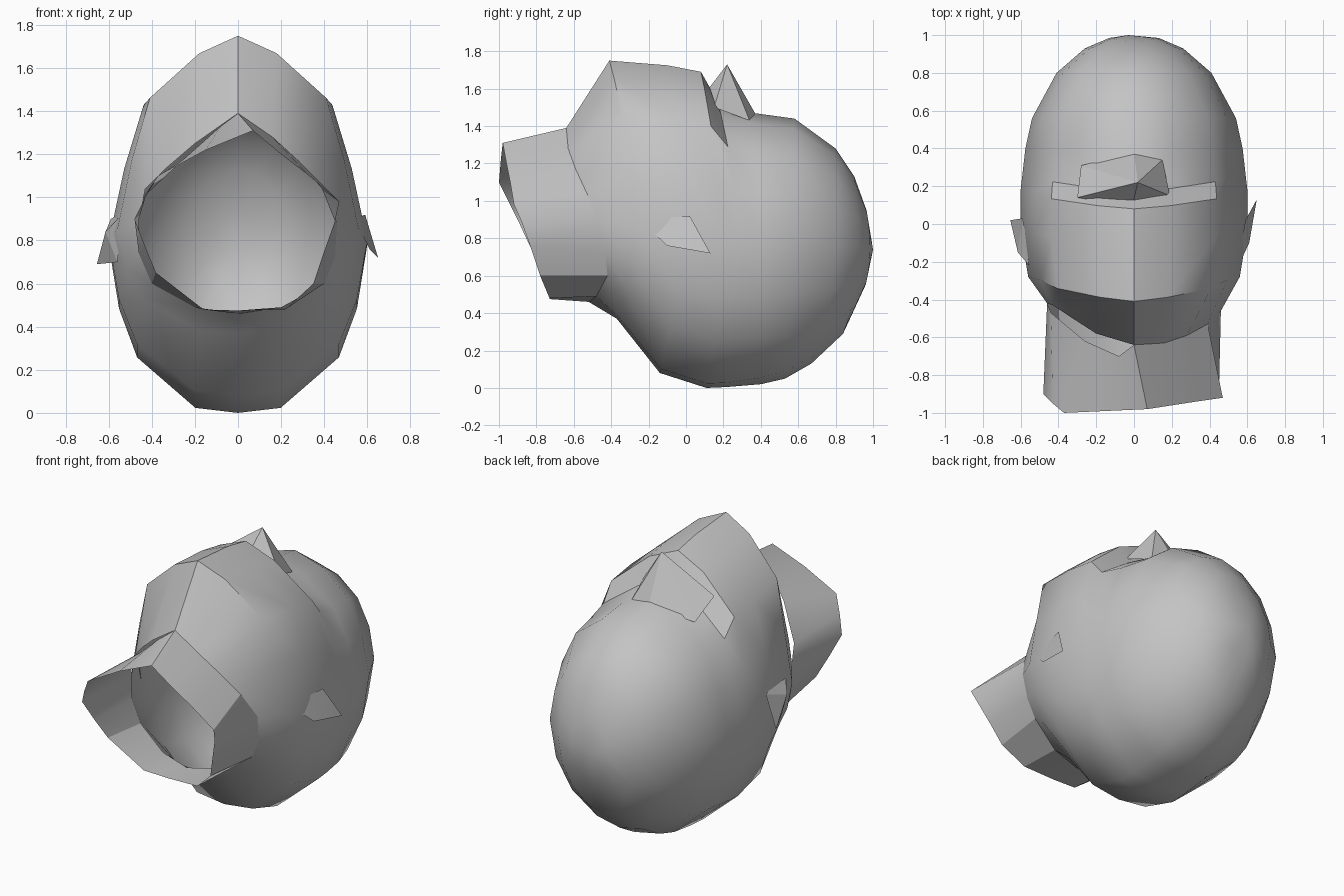
import bpy, bmesh, math

if "Cube" in bpy.data.objects:
    bpy.data.objects.remove(bpy.data.objects["Cube"])

SIDES = 16
# Right half of the boxy egg section, top to bottom, in unit size
EGG = [(0, 1), (.32, .91), (.73, .68), (.88, .36), (1, 0),
       (.92, -.38), (.78, -.67), (.33, -.97), (0, -1)]

grey = bpy.data.materials.new("stone_grey")
grey.diffuse_color = (0.55, 0.55, 0.55, 1)
grey.use_nodes = True
grey.node_tree.nodes["Principled BSDF"].inputs["Base Color"].default_value = grey.diffuse_color


def finish(name, bm, angle):
    bmesh.ops.recalc_face_normals(bm, faces=bm.faces)
    mesh = bpy.data.meshes.new(name)
    bm.to_mesh(mesh)
    bm.free()
    mesh.materials.append(grey)
    obj = bpy.data.objects.new(name, mesh)
    bpy.context.collection.objects.link(obj)
    bpy.ops.object.select_all(action='DESELECT')
    obj.select_set(True)
    bpy.context.view_layer.objects.active = obj
    bpy.ops.object.shade_smooth_by_angle(angle=math.radians(angle))
    return obj


def loft(name, rings, pole=None, angle=35):
    """Skin a row of closed rings; optionally close the end on a point."""
    bm = bmesh.new()
    rows = [[bm.verts.new(p) for p in ring] for ring in rings]
    for a, b in zip(rows, rows[1:]):
        for i in range(SIDES):
            j = (i + 1) % SIDES
            bm.faces.new((a[i], a[j], b[j], b[i]))
    if pole:
        tip = bm.verts.new(pole)
        for i in range(SIDES):
            bm.faces.new((rows[-1][i], rows[-1][(i + 1) % SIDES], tip))
    return finish(name, bm, angle)


def patch(name, points, faces):
    bm = bmesh.new()
    verts = [bm.verts.new(p) for p in points]
    for f in faces:
        bm.faces.new([verts[i] for i in f])
    return finish(name, bm, 20)


def egg_ring(y_top, y_side, y_bottom, z_top, z_bottom, width, z_mid, boxy):
    """Cross-section bent along y, blended between a circle and the egg."""
    ring = []
    for i in range(SIDES):
        a = 2 * math.pi * i / SIDES
        ex, ez = EGG[min(i, SIDES - i)]
        if i > SIDES // 2:
            ex = -ex
        s = math.sin(a) + (ex - math.sin(a)) * boxy
        c = math.cos(a) + (ez - math.cos(a)) * boxy
        end_y, end_z = (y_top, z_top) if c > 0 else (y_bottom, z_bottom)
        ring.append((width * s, y_side + (end_y - y_side) * c * c,
                     z_mid + (end_z - z_mid) * abs(c)))
    return ring


# Edge of the body around the opening
neck = [(0, -.64, 1.39), (.16, -.63, 1.28), (.28, -.59, 1.17), (.39, -.53, 1.04),
        (.46, -.46, .89), (.45, -.43, .72), (.40, -.42, .60), (.20, -.48, .49),
        (0, -.52, .46), (-.20, -.48, .49), (-.40, -.42, .60), (-.46, -.42, .74),
        (-.46, -.42, .90), (-.43, -.43, 1.04), (-.34, -.49, 1.13),
        (-.20, -.58, 1.25)]

# Hollow body: crown, step behind the crown, rounded back
stations = [
    (-.41, -.28, -.37, 1.75, .37, .56, .85, 1),
    (-.10, -.04, -.14, 1.725, .08, .60, .80, 1),
    (.08, .18, .11, 1.69, .00, .60, .78, 1),
    (.17, .27, .22, 1.53, .005, .59, .78, 1),
    (.36, .40, .40, 1.47, .02, .575, .78, .7),
    (.58, .56, .53, 1.44, .05, .54, .78, .4),
    (.80, .80, .67, 1.28, .13, .41, .77, .2),
    (.90, .93, .84, 1.13, .29, .26, .75, 0),
    (.965, .985, .96, .95, .55, .13, .74, 0),
]
loft("body", [neck] + [egg_ring(*s) for s in stations], (-.03, 1.0, .74))

# Collar around the opening, with a narrow slit at its upper left
collar_back = list(neck)
collar_back[13:] = [(-.44, -.47, 1.0), (-.26, -.62, 1.17), (-.08, -.70, 1.33)]
rim = [(.07, -.98, 1.31), (.20, -.96, 1.20), (.33, -.94, 1.10), (.47, -.92, .98),
       (.45, -.88, .89), (.40, -.83, .75), (.35, -.78, .60), (.22, -.73, .48),
       (0, -.73, .475), (-.16, -.73, .48), (-.38, -.78, .65), (-.43, -.84, .77),
       (-.48, -.90, .90), (-.43, -.95, 1.0), (-.37, -1.0, 1.10),
       (-.15, -.99, 1.22)]
loft("collar", [collar_back, rim], angle=30)

# Pointed chip standing behind the crown, running down to the left
patch("top_chip",
      [(.02, .22, 1.73), (-.01, .09, 1.56), (.19, .15, 1.50), (.15, .34, 1.43),
       (0, .38, 1.45), (-.28, .31, 1.39), (-.30, .14, 1.50)],
      [(0, 1, 2), (0, 2, 3), (0, 3, 4), (0, 4, 5), (0, 5, 6), (0, 6, 1)])

# Loose flaps on both sides
patch("right_flap",
      [(.54, -.25, .90), (.61, -.10, .76), (.65, .13, .72), (.59, .02, .92)],
      [(0, 1, 3), (1, 2, 3)])
patch("left_flap",
      [(-.53, -.25, .93), (-.615, -.15, .84), (-.655, .02, .69),
       (-.56, -.18, .70), (-.59, .03, .90)],
      [(0, 1, 3), (1, 2, 3), (0, 4, 1), (1, 4, 2)])
